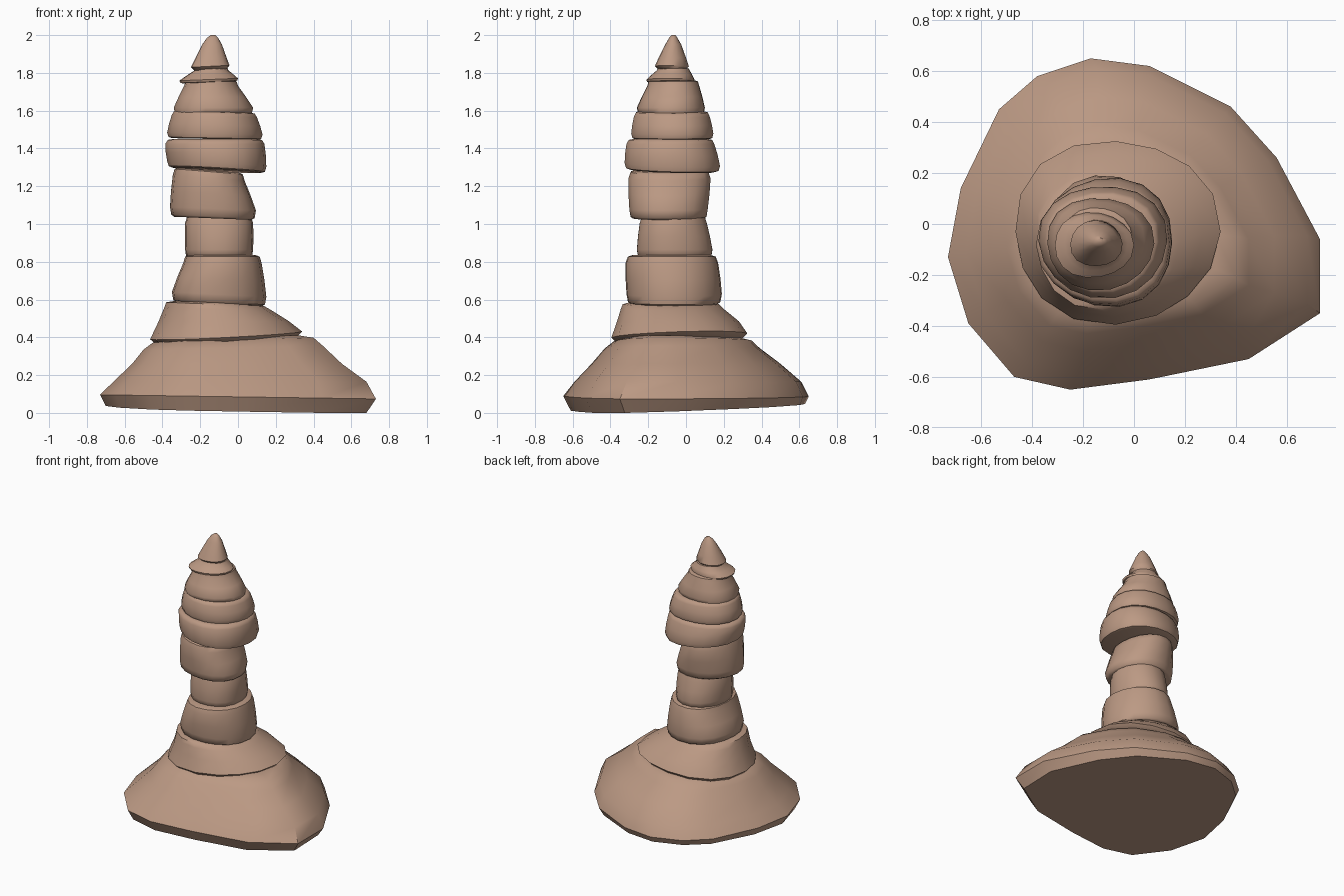
import bpy, bmesh, math

if "Cube" in bpy.data.objects:
    bpy.data.objects.remove(bpy.data.objects["Cube"])

clay = bpy.data.materials.new("clay")
clay.diffuse_color = (0.50, 0.32, 0.23, 1)
clay.use_nodes = True
clay.node_tree.nodes["Principled BSDF"].inputs["Base Color"].default_value = clay.diffuse_color


def fit(points):
    """Stretch an outline to the box -1..1."""
    xs, ys = zip(*points)
    f = lambda v, a: 2 * (v - min(a)) / (max(a) - min(a)) - 1
    return [(f(x, xs), f(y, ys)) for x, y in points]


def rounded(n, seed):
    """Slightly uneven, slightly squared circle."""
    pts = []
    for i in range(n):
        a = 2 * math.pi * i / n
        r = 1 + 0.025 * math.sin(3 * a + seed)
        c, s = math.cos(a), math.sin(a)
        pts.append((r * math.copysign(abs(c) ** 0.95, c),
                    r * math.copysign(abs(s) ** 0.95, s)))
    return fit(pts)


def loft(name, shape, rings, angle=50):
    """rings: (x0, x1, y0, y1, z, tilt along x, tilt along y), bottom to top."""
    bm = bmesh.new()
    loops = []
    for x0, x1, y0, y1, z, tx, ty in rings:
        cx, cy, rx, ry = (x0 + x1) / 2, (y0 + y1) / 2, (x1 - x0) / 2, (y1 - y0) / 2
        loops.append([bm.verts.new((cx + u * rx, cy + v * ry, z + tx * u * rx + ty * v * ry))
                      for u, v in shape])
    n = len(shape)
    for a, b in zip(loops, loops[1:]):
        for i in range(n):
            j = (i + 1) % n
            bm.faces.new((a[i], a[j], b[j], b[i]))
    bm.faces.new(loops[0])
    bm.faces.new(loops[-1])
    bmesh.ops.recalc_face_normals(bm, faces=bm.faces)
    me = bpy.data.meshes.new(name)
    bm.to_mesh(me)
    bm.free()
    me.materials.append(clay)
    ob = bpy.data.objects.new(name, me)
    bpy.context.collection.objects.link(ob)
    bpy.ops.object.select_all(action='DESELECT')
    ob.select_set(True)
    bpy.context.view_layer.objects.active = ob
    bpy.ops.object.shade_smooth_by_angle(angle=math.radians(angle))


def scaled(e, k):
    """Shrink box extents about their centre."""
    cx, cy = (e[0] + e[1]) / 2, (e[2] + e[3]) / 2
    return (cx + (e[0] - cx) * k, cx + (e[1] - cx) * k,
            cy + (e[2] - cy) * k, cy + (e[3] - cy) * k)


def stone(name, seed, low, high, z0, z1, t0=(0, 0), t1=(0, 0)):
    """Rounded slab between a lower and an upper outline."""
    h = z1 - z0
    mix = lambda t: tuple(a + (b - a) * t for a, b in zip(low, high))
    rings = [(*scaled(low, 0.9), z0, *t0),
             (*scaled(low, 0.97), z0 + 0.04 * h, *t0),
             (*low, z0 + 0.2 * h, *t0),
             (*scaled(mix(0.5), 1.01), z0 + 0.52 * h, (t0[0] + t1[0]) / 2, (t0[1] + t1[1]) / 2),
             (*high, z0 + 0.84 * h, *t1),
             (*scaled(high, 0.95), z1 - 0.03 * h, *t1),
             (*scaled(high, 0.85), z1, *t1)]
    loft(name, rounded(18, seed), rings)


# broad foot with an irregular outline
foot = fit([(-.17, .65), (-.38, .58), (-.53, .45), (-.68, .14), (-.73, -.13),
            (-.65, -.39), (-.47, -.60), (-.25, -.65), (.06, -.61), (.45, -.53),
            (.73, -.35), (.73, -.06), (.56, .26), (.38, .46), (.06, .62)])
loft("foot_stone", foot, [
    (-.70, .68, -.61, .63, .025, -.022, .03),
    (-.73, .73, -.65, .65, .085, -.015, 0),
    (-.66, .68, -.59, .61, .165, 0, 0),
    (-.56, .55, -.50, .50, .26, 0, 0),
    (-.50, .45, -.43, .39, .345, .02, 0),
    (-.45, .40, -.38, .35, .385, .03, 0),
    (-.38, .32, -.32, .29, .40, .03, 0)], 45)

# sloping plinth
loft("plinth_stone", rounded(16, 1), [
    (-.43, .31, -.37, .29, .38, .06, .02),
    (-.465, .34, -.395, .325, .41, .05, .03),
    (-.42, .27, -.365, .28, .485, 0, 0),
    (-.39, .18, -.345, .20, .55, -.03, 0),
    (-.38, .14, -.335, .175, .575, -.04, 0),
    (-.33, .10, -.30, .15, .585, -.04, 0)])

# stacked column stones
stone("column_stone_1", 2, (-.35, .15, -.315, .19), (-.29, .125, -.32, .17), .575, .835, (-.05, 0))
stone("column_stone_2", 3, (-.28, .08, -.26, .14), (-.28, .08, -.245, .11), .82, 1.04)
stone("column_stone_3", 4, (-.36, .095, -.30, .115), (-.345, .035, -.305, .13), 1.03, 1.285,
      (-.04, 0), (-.08, 0))
stone("column_stone_4", 5, (-.375, .15, -.325, .18), (-.385, .14, -.315, .15), 1.285, 1.45,
      (-.06, -.03))
stone("column_stone_5", 6, (-.375, .13, -.29, .145), (-.35, .10, -.275, .125), 1.45, 1.595,
      (-.02, 0), (-.03, 0))
stone("column_stone_6", 7, (-.34, .08, -.26, .10), (-.285, .0, -.205, .07), 1.58, 1.76)
stone("collar_stone", 8, (-.31, .0, -.21, .045), (-.23, -.05, -.155, .02), 1.75, 1.825, (.04, 0))

# pointed tip
loft("tip_stone", rounded(16, 9), [
    (-.23, -.06, -.145, .0, 1.815, .05, 0),
    (-.25, -.045, -.165, .015, 1.835, .05, 0),
    (-.225, -.06, -.145, .0, 1.88, 0, 0),
    (-.19, -.085, -.11, -.025, 1.95, 0, 0),
    (-.165, -.105, -.09, -.045, 1.985, 0, 0),
    (-.145, -.12, -.075, -.055, 2.0, 0, 0)])
